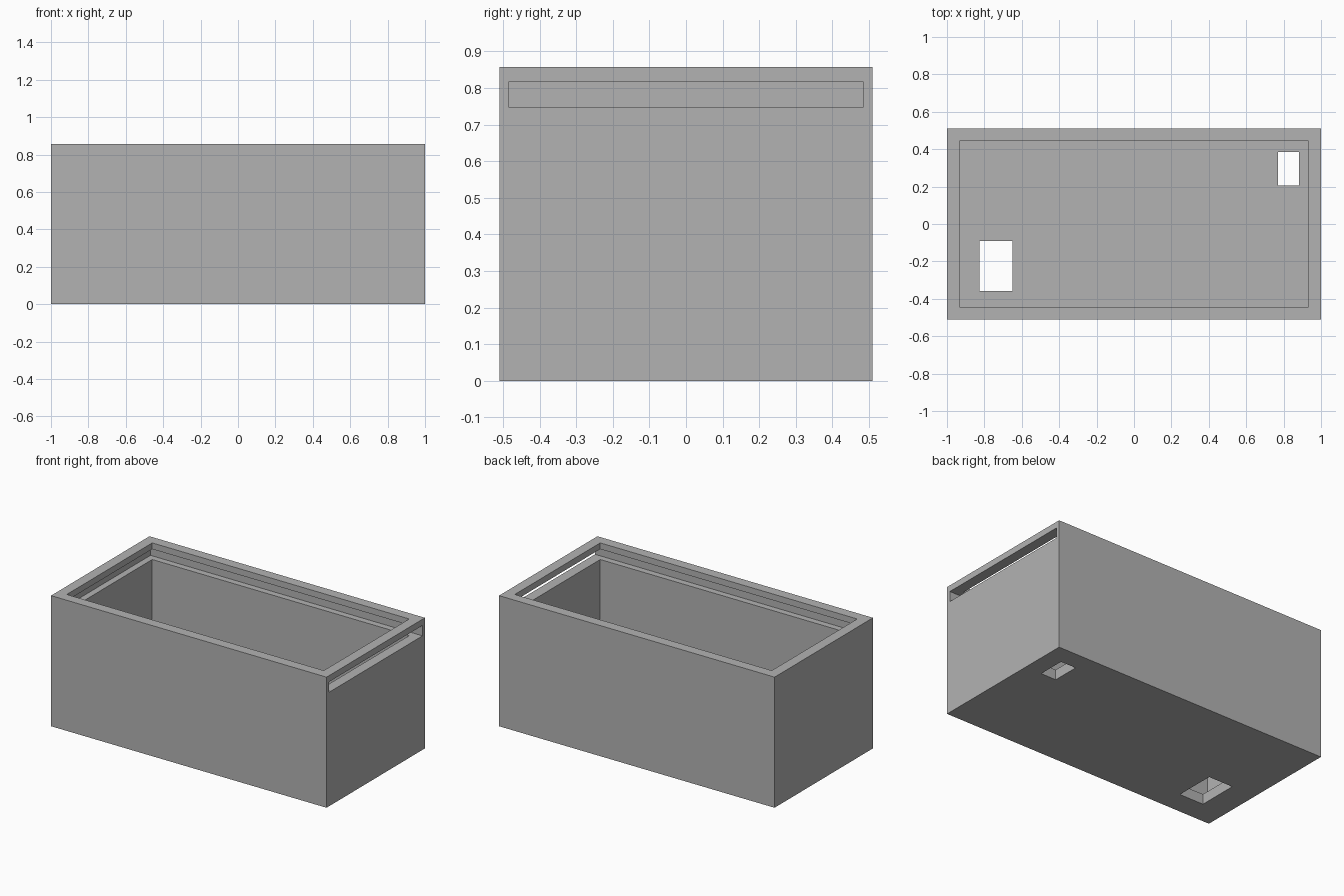
import bpy

default = bpy.data.objects.get("Cube")
if default:
    bpy.data.objects.remove(default, do_unlink=True)

# Overall sizes
LENGTH, WIDTH, HEIGHT = 2.0, 1.02, 0.857
WALL, FLOOR = 0.067, 0.067
GROOVE_DEPTH, GROOVE_LOW, GROOVE_TOP = 0.042, 0.748, 0.816


def block(name, x, y, z):
    """Box spanning the given (min, max) ranges."""
    spans = (x, y, z)
    bpy.ops.mesh.primitive_cube_add(size=1)
    obj = bpy.context.object
    obj.name = obj.data.name = name
    for v in obj.data.vertices:
        v.co = [s[1] if c > 0 else s[0] for c, s in zip(v.co, spans)]
    return obj


def cut(target, cutter):
    """Subtract the cutter from the target and discard it."""
    mod = target.modifiers.new(cutter.name, "BOOLEAN")
    mod.operation, mod.solver, mod.object = "DIFFERENCE", "EXACT", cutter
    bpy.context.view_layer.objects.active = target
    bpy.ops.object.modifier_apply(modifier=mod.name)
    bpy.data.objects.remove(cutter, do_unlink=True)


hx, hy = LENGTH / 2, WIDTH / 2
ix, iy = hx - WALL, hy - WALL

# Solid outer shell
box = block("open_box", (-hx, hx), (-hy, hy), (0, HEIGHT))

# Main cavity
cut(box, block("cavity", (-ix, ix), (-iy, iy), (FLOOR, HEIGHT + 0.1)))

# Sliding-lid groove, open through the right-hand end
gy = iy + GROOVE_DEPTH
cut(box, block("lid_groove", (-ix - GROOVE_DEPTH, hx + 0.1), (-gy, gy),
               (GROOVE_LOW, GROOVE_TOP)))

# Rectangular holes through the floor
holes = {"large_hole": ((-0.826, -0.65), (-0.357, -0.09)),
         "small_hole": ((0.77, 0.881), (0.205, 0.386))}
for name, (x, y) in holes.items():
    cut(box, block(name, x, y, (-0.1, FLOOR + 0.05)))

# Plain grey finish
grey = bpy.data.materials.new("plain_grey")
grey.use_nodes = True
colour = (0.45, 0.45, 0.45, 1)
grey.diffuse_color = colour
grey.node_tree.nodes["Principled BSDF"].inputs["Base Color"].default_value = colour
box.data.materials.clear()
box.data.materials.append(grey)
for p in box.data.polygons:
    p.material_index = 0
    p.use_smooth = False
